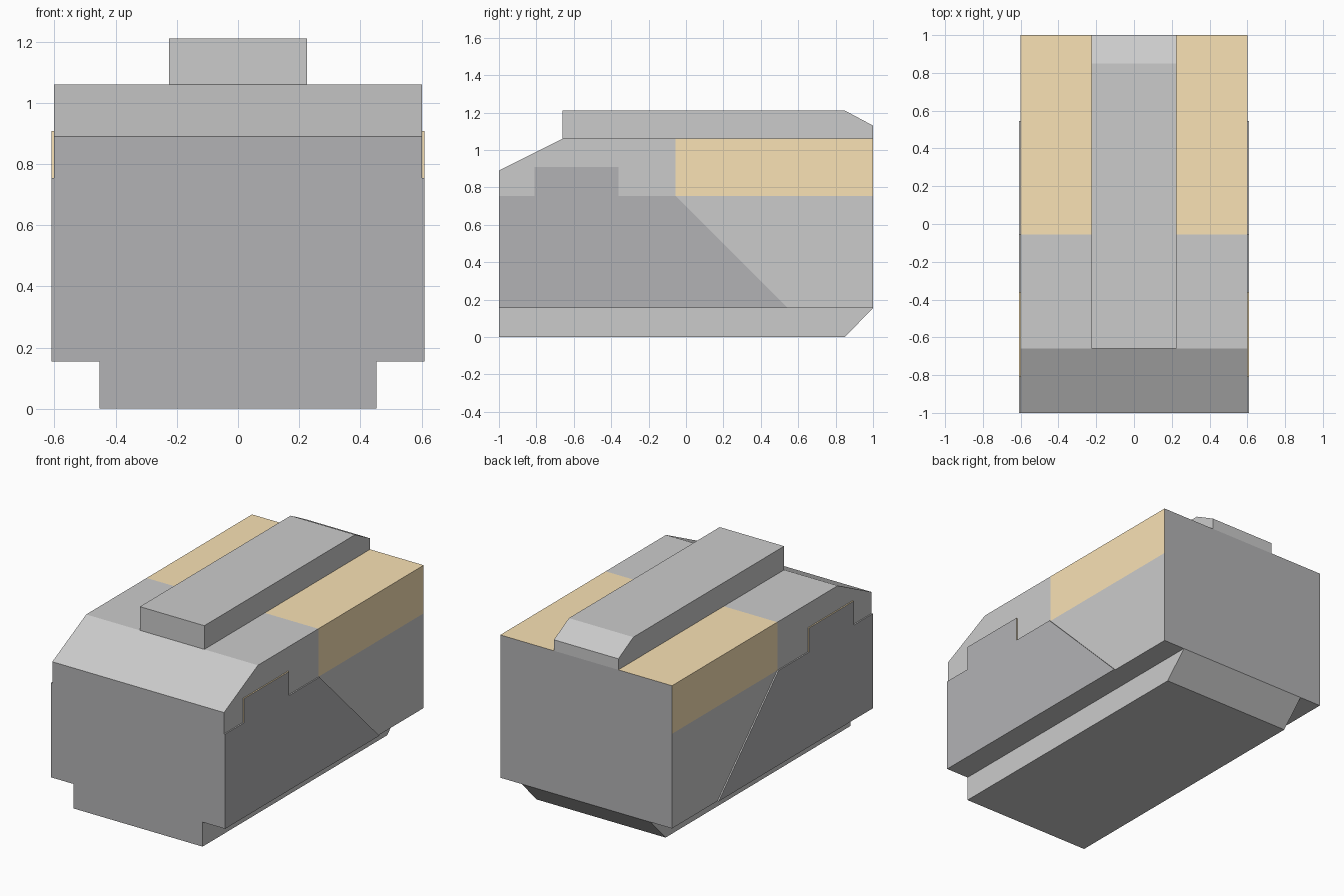
import bpy, bmesh
from mathutils import Vector

if "Cube" in bpy.data.objects:
    bpy.data.objects.remove(bpy.data.objects["Cube"])


def material(name, rgb):
    m = bpy.data.materials.new(name)
    m.diffuse_color = (*rgb, 1)
    m.use_nodes = True
    m.node_tree.nodes["Principled BSDF"].inputs["Base Color"].default_value = m.diffuse_color
    return m


GREY = material("light_grey", (0.8, 0.8, 0.8))
DARK = material("dark_grey", (0.45, 0.45, 0.46))
TAN = material("orange_tan", (0.95, 0.76, 0.46))


def extrude_profile(name, pts, x0, x1, paint=None, cuts=()):
    """Extrude a (y, z) profile along x; paint(centre, normal) picks a slot."""
    bm = bmesh.new()
    face = bm.faces.new([bm.verts.new((x0, y, z)) for y, z in pts])
    ext = bmesh.ops.extrude_face_region(bm, geom=[face])["geom"]
    verts = [v for v in ext if isinstance(v, bmesh.types.BMVert)]
    bmesh.ops.translate(bm, verts=verts, vec=(x1 - x0, 0, 0))
    for co, no in cuts:
        bmesh.ops.bisect_plane(bm, geom=bm.verts[:] + bm.edges[:] + bm.faces[:],
                               plane_co=co, plane_no=no)
    bmesh.ops.recalc_face_normals(bm, faces=bm.faces[:])
    bm.normal_update()
    if paint:
        for f in bm.faces:
            f.material_index = paint(f.calc_center_median(), f.normal)
    me = bpy.data.meshes.new(name)
    bm.to_mesh(me)
    bm.free()
    for m in (GREY, DARK, TAN):
        me.materials.append(m)
    ob = bpy.data.objects.new(name, me)
    bpy.context.collection.objects.link(ob)
    return ob


def body_paint(c, n):
    if abs(n.y) > 0.95:
        return 1                      # dark end faces
    return 2 if c.y > -0.05 and c.z > 0.755 else 0


def base_paint(c, n):
    return 1 if n.y < -0.95 else 0    # dark front only


def panel_paint(c, n):
    if abs(n.x) > 0.9 or c.y < -0.99:
        return 1                      # dark outer face and front edge
    return 2 if c.z > 0.76 else 0     # tan rim round the raised tab


# Main body with sloped front top and tan rear band
extrude_profile("body", [(-1, 0.155), (1, 0.155), (1, 1.06), (-0.66, 1.06), (-1, 0.89)],
                -0.602, 0.602, body_paint,
                [((0, -0.055, 0), (0, 1, 0)), ((0, 0, 0.755), (0, 0, 1))])

# Narrow base with chamfered rear
extrude_profile("base", [(-1, 0), (0.85, 0), (1, 0.155), (-1, 0.155)],
                -0.452, 0.452, base_paint)

# Top rail with chamfered rear
extrude_profile("top_rail", [(-0.66, 1.06), (1, 1.06), (1, 1.13), (0.85, 1.21), (-0.66, 1.21)],
                -0.226, 0.226)

# Dark side panels with a raised tab and slanted rear edge
panel = [(-1, 0.155), (0.545, 0.155), (-0.055, 0.755), (-0.36, 0.755),
         (-0.36, 0.908), (-0.81, 0.908), (-0.81, 0.755), (-1, 0.755)]
for side, s in (("left", -1), ("right", 1)):
    extrude_profile(f"side_panel_{side}", panel, s * 0.602, s * 0.61, panel_paint)
